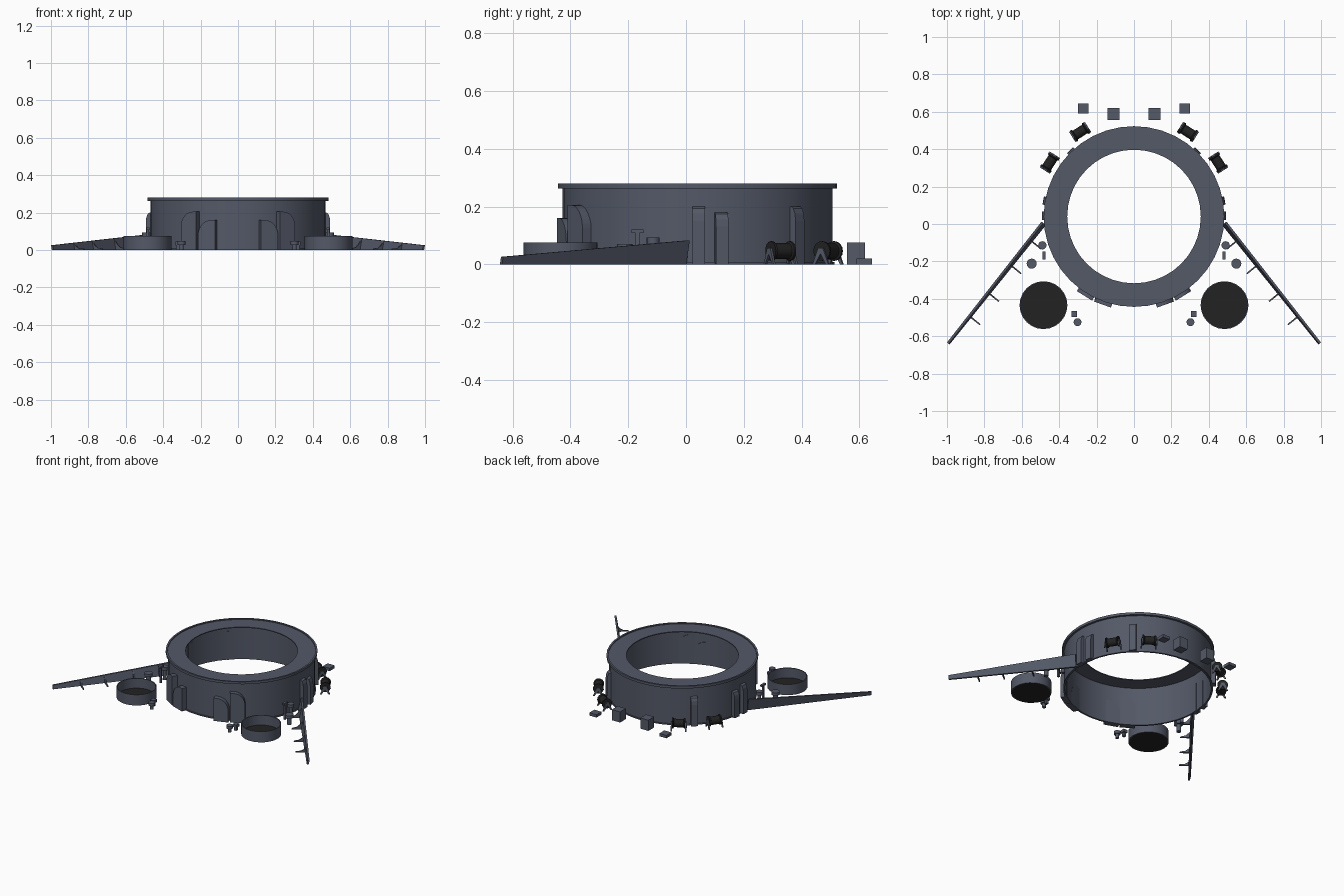
import bpy, bmesh, math
from mathutils import Matrix, Vector

cube = bpy.data.objects.get("Cube")
if cube:
    bpy.data.objects.remove(cube)

CY = 0.04  # ring centre along y


def material(name, color):
    m = bpy.data.materials.new(name)
    m.use_nodes = True
    m.diffuse_color = (*color, 1)
    m.node_tree.nodes["Principled BSDF"].inputs["Base Color"].default_value = (*color, 1)
    return m


GREY = material("blue_grey_steel", (0.088, 0.1, 0.137))
DARK = material("near_black", (0.016, 0.016, 0.016))


def place(x, y, z=0.0, deg=0.0):
    return Matrix.Translation((x, y, z)) @ Matrix.Rotation(math.radians(deg), 4, 'Z')


def finish(bm, name, mat, matrix, mirror, smooth):
    bmesh.ops.remove_doubles(bm, verts=bm.verts, dist=1e-5)
    bmesh.ops.recalc_face_normals(bm, faces=bm.faces)
    bm.transform(matrix)
    me = bpy.data.meshes.new(name)
    bm.to_mesh(me)
    bm.free()
    me.materials.append(mat)
    if smooth:
        me.shade_smooth()
        me.set_sharp_from_angle(angle=math.radians(35))
    ob = bpy.data.objects.new(name, me)
    bpy.context.scene.collection.objects.link(ob)
    if mirror:
        ob.modifiers.new("mirror", 'MIRROR').use_mirror_merge = False
    return ob


def lathe(name, profile, mat, matrix=Matrix(), sides=24, closed=False, mirror=True):
    """Spin a (radius, height) profile about local z."""
    bm = bmesh.new()
    vs = [bm.verts.new((r, 0, z)) for r, z in profile]
    pairs = list(zip(vs, vs[1:] + vs[:1])) if closed else list(zip(vs, vs[1:]))
    es = [bm.edges.new(p) for p in pairs]
    bmesh.ops.spin(bm, geom=vs + es, cent=(0, 0, 0), axis=(0, 0, 1),
                   angle=math.tau, steps=sides)
    return finish(bm, name, mat, matrix, mirror, True)


def prism(name, profile, x0, x1, mat, matrix=Matrix(), end=None, mirror=True):
    """Sweep a (y, z) profile along local x, optionally to a different end profile."""
    bm = bmesh.new()
    a = [bm.verts.new((x0, y, z)) for y, z in profile]
    b = [bm.verts.new((x1, y, z)) for y, z in (end or profile)]
    n = len(a)
    bm.faces.new(a)
    bm.faces.new(b[::-1])
    for i in range(n):
        j = (i + 1) % n
        bm.faces.new((a[i], b[i], b[j], a[j]))
    return finish(bm, name, mat, matrix, mirror, False)


def box(name, x, y, w, d, h, z=0.0):
    prism(name, [(-d / 2, 0), (d / 2, 0), (d / 2, h), (-d / 2, h)],
          -w / 2, w / 2, GREY, place(x, y, z))


def can(name, x, y, r, z0, z1):
    lathe(name, [(0, z0), (r, z0), (r, z1), (0, z1)], GREY, place(x, y), sides=16)


# Hollow ring wall with foot, top rim and inward deck plate
lathe("ring_wall", [(0.462, 0), (0.474, 0), (0.474, 0.008), (0.468, 0.008),
                    (0.468, 0.263), (0.483, 0.263), (0.483, 0.28), (0.471, 0.28),
                    (0.471, 0.274), (0.357, 0.274), (0.357, 0.268), (0.462, 0.268)],
      GREY, place(0, CY), sides=40, closed=True, mirror=False)

# Front lockers: straight inner edge, rounded outer shoulder
for deg, h in ((-58, 0.205), (-70.3, 0.16)):
    w = 0.048
    arc = [(-0.025 + 0.073 * math.cos(t), h - 0.08 + 0.08 * math.sin(t))
           for t in (math.pi / 2 * i / 8 for i in range(9))]
    prism("front_locker", [(-w, 0), (w, 0)] + arc + [(-w, h)], 0.458, 0.5,
          GREY, place(0, CY, 0, deg))

# Side casings with a rounded top
for deg, h in ((0.5, 0.2), (10, 0.18), (46, 0.2)):
    prism("side_casing", [(0.458, 0), (0.493, 0), (0.493, h - 0.05), (0.49, h - 0.025),
                          (0.482, h - 0.006), (0.472, h), (0.458, h)],
          -0.022, 0.022, GREY, place(0, CY, 0, deg - 90))

# Sloping, leaning breakwater walls with brackets
LENGTH = 0.815
AXIS = math.degrees(math.atan2(-0.633, 0.511))
WALL = place(0.474, -0.01, 0, AXIS)


def height(t):
    return 0.083 - 0.07 * t


def wall_section(h):
    lean = 0.22 * h
    return [(0, 0), (0.012, 0), (0.012 + lean, h), (lean, h)]


prism("breakwater", wall_section(height(0)), -0.005, LENGTH, GREY, WALL,
      end=wall_section(height(LENGTH)))
for t in (0.11, 0.28, 0.47, 0.63):
    h = height(t)
    prism("breakwater_bracket", [(0.004, 0), (-0.06, 0), (-0.058, 0.008), (-0.025, 0.25 * h),
                                 (-0.005, 0.55 * h), (0.2 * h, 0.92 * h), (0.01, 0.3 * h)],
          t - 0.004, t + 0.004, GREY, WALL)

# Round tubs with dark floors
TUB = place(0.484, -0.434)
lathe("tub_wall", [(0.122, 0), (0.128, 0), (0.128, 0.075), (0.122, 0.075)],
      GREY, TUB, closed=True)
lathe("tub_floor", [(0, 0), (0.123, 0), (0.123, 0.006), (0, 0.006)], DARK, TUB)

# Cable drums on A-shaped stands
for x, y in ((0.288, 0.492), (0.45, 0.328)):
    deg = math.degrees(math.atan2(y - CY, x))
    spin_axis = place(x, y, 0.046, deg) @ Matrix.Rotation(math.pi / 2, 4, 'X')
    lathe("cable_drum", [(0, -0.042), (0.034, -0.042), (0.034, -0.034), (0.027, -0.03),
                         (0.027, 0.03), (0.034, 0.034), (0.034, 0.042), (0, 0.042)],
          DARK, spin_axis, sides=16)
    for s in (-0.046, 0.046):
        prism("drum_stand", [(-0.032, 0), (-0.022, 0), (0, 0.036), (0.022, 0), (0.032, 0),
                             (0.01, 0.056), (-0.01, 0.056)],
              s - 0.004, s + 0.004, GREY, place(x, y, 0, deg + 90))

# Deck boxes behind the ring
box("tall_deck_box", 0.11, 0.588, 0.063, 0.063, 0.075)
box("low_deck_box", 0.272, 0.617, 0.055, 0.055, 0.02)

# Mushroom vents: x, y, cap radius, cap bottom, cap top
for x, y, r, z0, z1 in ((0.49, -0.114, 0.022, 0.07, 0.093),
                        (0.547, -0.212, 0.027, 0.05, 0.07),
                        (0.302, -0.525, 0.021, 0.028, 0.048)):
    can("vent_cap", x, y, r, z0, z1)
    can("vent_stem", x, y, r * 0.55, 0, z0)

# T-shaped post and small square vent
box("post_bar", 0.482, -0.168, 0.016, 0.042, 0.012, 0.108)
box("post_stem", 0.482, -0.168, 0.012, 0.014, 0.108)
box("square_vent_cap", 0.32, -0.48, 0.03, 0.032, 0.02, 0.025)
box("square_vent_stem", 0.32, -0.48, 0.018, 0.018, 0.025)
